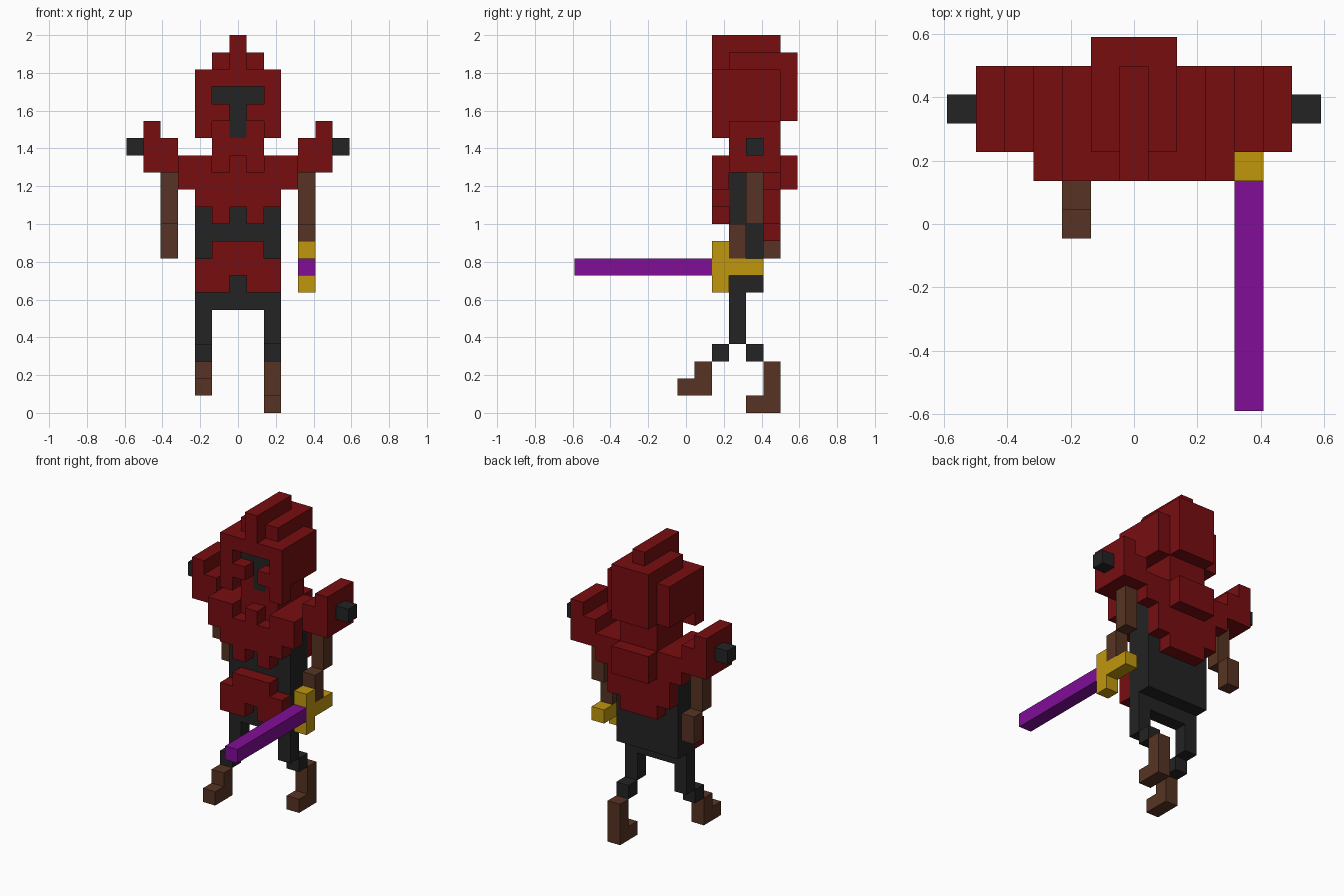
import bpy, bmesh
from mathutils import Vector

if "Cube" in bpy.data.objects:
    bpy.data.objects.remove(bpy.data.objects["Cube"])

U = 2 / 22            # one block
HALF = 6.5            # the grid is 13 blocks wide and deep


def material(name, rgb):
    m = bpy.data.materials.new(name)
    m.diffuse_color = (*rgb, 1)
    m.use_nodes = True
    m.node_tree.nodes["Principled BSDF"].inputs["Base Color"].default_value = m.diffuse_color
    return m


RED = material("dark_red", (0.185, 0.004, 0.005))
DARK = material("charcoal", (0.017, 0.017, 0.017))
BROWN = material("brown_leather", (0.095, 0.034, 0.017))
GOLD = material("gold", (0.53, 0.31, 0.004))
PURPLE = material("purple", (0.22, 0.004, 0.31))

cells, parts = {}, {}


def cells_in(x0, x1, y0, y1, z0, z1):
    return [(x, y, z) for x in range(x0, x1) for y in range(y0, y1) for z in range(z0, z1)]


def fill(part, mat, *box, mirror=False):
    parts[part] = mat
    for x, y, z in cells_in(*box):
        cells[x, y, z] = part
        if mirror:
            cells[12 - x, y, z] = part


def carve(*box):
    for c in cells_in(*box):
        cells.pop(c, None)


# Torso core and pelvis
fill("torso", DARK, 4, 9, 9, 11, 7, 14)
fill("pelvis", DARK, 4, 9, 9, 10, 6, 7)
# Chest plate with hanging tabs
fill("chest_plate", RED, 3, 10, 8, 12, 14, 15)
fill("chest_plate", RED, 3, 10, 8, 9, 13, 14)
fill("chest_plate", RED, 4, 9, 8, 9, 12, 13)
fill("chest_plate", RED, 5, 6, 8, 9, 11, 12, mirror=True)
carve(5, 6, 8, 9, 14, 15)
carve(7, 8, 8, 9, 14, 15)
# Back plate
fill("back_plate", RED, 3, 10, 11, 12, 13, 14)
fill("back_plate", RED, 4, 9, 11, 12, 11, 13)
fill("back_plate", RED, 5, 8, 11, 12, 10, 11)
fill("back_plate", RED, 5, 8, 12, 13, 13, 15)
# Belt plate
fill("belt_plate", RED, 4, 9, 8, 9, 7, 9)
fill("belt_plate", RED, 5, 8, 8, 9, 9, 10)
carve(6, 7, 8, 9, 7, 8)
# Neck and helmet
fill("neck", RED, 5, 8, 9, 12, 15, 17)
fill("helmet", RED, 4, 9, 8, 12, 17, 20)
fill("helmet", RED, 4, 5, 8, 9, 16, 17, mirror=True)
fill("helmet", RED, 5, 8, 9, 13, 17, 21)
fill("helmet_crest", RED, 6, 7, 8, 12, 20, 22)
# Recessed visor
carve(5, 8, 8, 9, 18, 19)
carve(6, 7, 8, 9, 16, 18)
fill("visor", DARK, 5, 8, 9, 10, 18, 19)
fill("visor", DARK, 6, 7, 9, 10, 16, 18)
# Shoulder pads with studs
fill("shoulder_pad", RED, 1, 3, 9, 12, 14, 16, mirror=True)
fill("shoulder_pad", RED, 1, 2, 9, 12, 16, 17, mirror=True)
fill("shoulder_stud", DARK, 0, 1, 10, 11, 15, 16, mirror=True)
# Arms, swinging in opposite directions
fill("upper_arm", BROWN, 2, 3, 10, 11, 11, 14, mirror=True)
fill("left_forearm", BROWN, 2, 3, 11, 12, 9, 11)
fill("right_forearm", BROWN, 10, 11, 9, 10, 9, 11)
# Legs and boots in mid step
fill("thigh", DARK, 4, 5, 9, 10, 4, 6, mirror=True)
fill("left_shin", DARK, 4, 5, 8, 9, 3, 4)
fill("right_shin", DARK, 8, 9, 10, 11, 3, 4)
fill("left_boot", BROWN, 4, 5, 7, 8, 1, 3)
fill("left_boot", BROWN, 4, 5, 6, 7, 1, 2)
fill("right_boot", BROWN, 8, 9, 11, 12, 0, 3)
fill("right_boot", BROWN, 8, 9, 10, 11, 0, 1)
# Sword
fill("sword_hilt", GOLD, 10, 11, 8, 11, 8, 9)
fill("sword_hilt", GOLD, 10, 11, 8, 9, 7, 10)
fill("sword_blade", PURPLE, 10, 11, 0, 8, 8, 9)

# Turn each part into a mesh of its exposed block faces
for part, mat in parts.items():
    bm = bmesh.new()
    for cell in [c for c, p in cells.items() if p == part]:
        for axis in range(3):
            for side in (0, 1):
                near = list(cell)
                near[axis] += 2 * side - 1
                if tuple(near) in cells:
                    continue
                quad = []
                for a, b in ((0, 0), (1, 0), (1, 1), (0, 1)):
                    p = Vector(cell)
                    p[axis] += side
                    p[(axis + 1) % 3] += a
                    p[(axis + 2) % 3] += b
                    quad.append(bm.verts.new((p - Vector((HALF, HALF, 0))) * U))
                bm.faces.new(quad if side else quad[::-1])
    bmesh.ops.remove_doubles(bm, verts=bm.verts, dist=U * 0.01)
    bmesh.ops.dissolve_limit(bm, angle_limit=0.01, verts=bm.verts, edges=bm.edges)
    mesh = bpy.data.meshes.new(part)
    bm.to_mesh(mesh)
    bm.free()
    mesh.materials.append(mat)
    bpy.context.collection.objects.link(bpy.data.objects.new(part, mesh))
